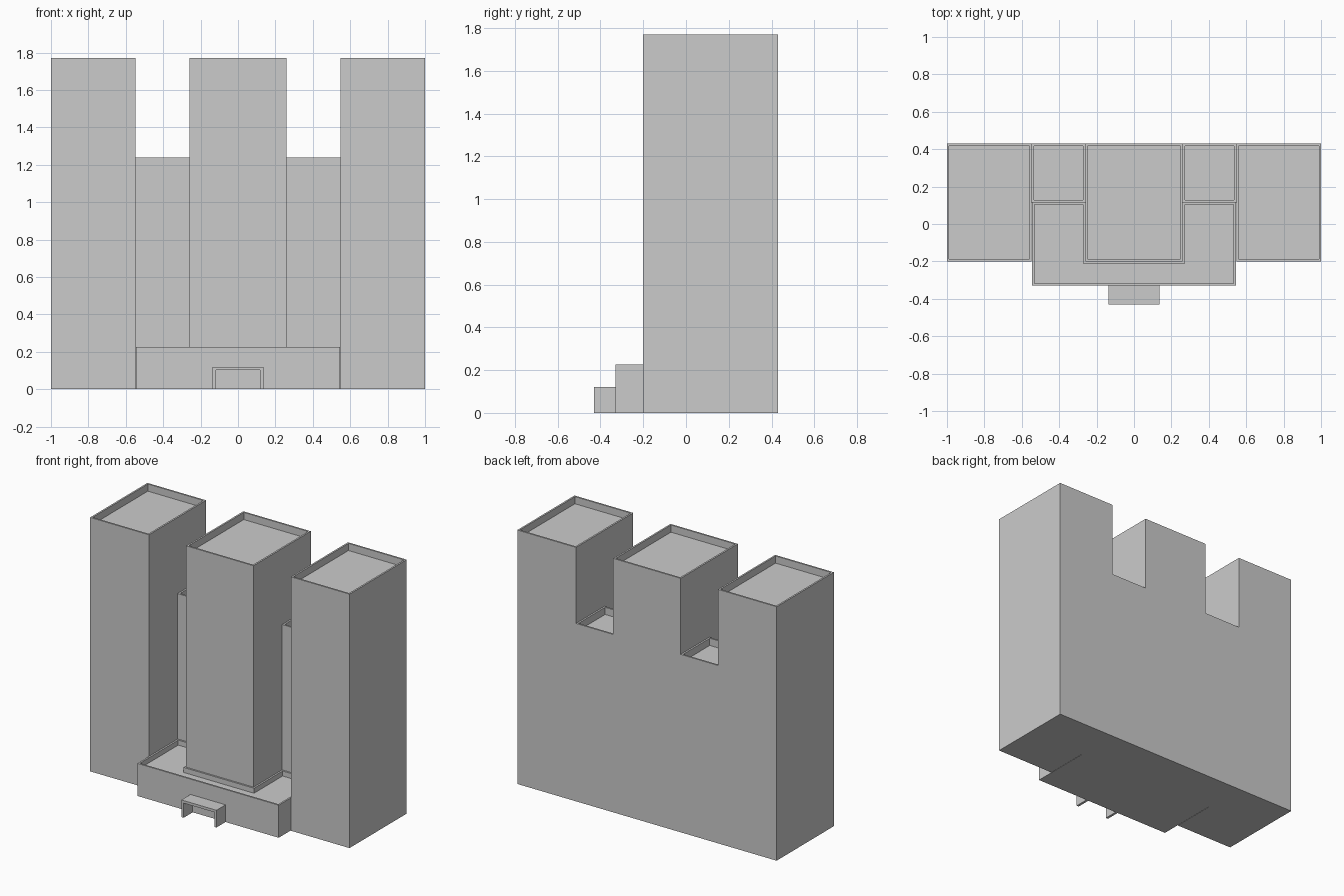
import bpy, bmesh

if "Cube" in bpy.data.objects:
    bpy.data.objects.remove(bpy.data.objects["Cube"])

RIM = 0.012      # parapet thickness


def finish(name, bm):
    bmesh.ops.recalc_face_normals(bm, faces=bm.faces[:])
    mesh = bpy.data.meshes.new(name)
    bm.to_mesh(mesh)
    bm.free()
    obj = bpy.data.objects.new(name, mesh)
    bpy.context.collection.objects.link(obj)
    return obj


def block(name, outline, height, depth):
    """Extrude a counter-clockwise floor plan and sink its roof behind a parapet."""
    bm = bmesh.new()
    base = bm.faces.new([bm.verts.new((x, y, 0)) for x, y in outline])
    ext = bmesh.ops.extrude_face_region(bm, geom=[base], use_keep_orig=True)["geom"]
    bmesh.ops.translate(bm, vec=(0, 0, height),
                        verts=[g for g in ext if isinstance(g, bmesh.types.BMVert)])
    bmesh.ops.recalc_face_normals(bm, faces=bm.faces[:])
    bm.normal_update()
    roof = max(bm.faces, key=lambda f: f.calc_center_median().z)
    bmesh.ops.inset_region(bm, faces=[roof], thickness=RIM, use_even_offset=True)
    sunk = bmesh.ops.extrude_discrete_faces(bm, faces=[roof])["faces"][0]
    bmesh.ops.translate(bm, vec=(0, 0, -depth), verts=sunk.verts[:])
    return finish(name, bm)


def rect(x0, x1, y0, y1):
    return [(x0, y0), (x1, y0), (x1, y1), (x0, y1)]


# Three tall towers
for name, x0, x1 in (("left_tower", -1, -0.547),
                     ("centre_tower", -0.26, 0.26),
                     ("right_tower", 0.547, 1)):
    block(name, rect(x0, x1, -0.2, 0.43), 1.77, 0.05)

# Lower blocks linking the towers at the back
for name, x0, x1 in (("left_link", -0.547, -0.26), ("right_link", 0.26, 0.547)):
    block(name, rect(x0, x1, 0.115, 0.43), 1.24, 0.05)

# U-shaped podium wrapping the centre tower
block("podium", [(-0.545, -0.33), (0.545, -0.33), (0.545, 0.115), (0.26, 0.115),
                 (0.26, -0.2), (-0.26, -0.2), (-0.26, 0.115), (-0.545, 0.115)],
      0.227, 0.035)

# Entrance porch: portal profile pushed out from the podium
bm = bmesh.new()
portal = [(-0.135, 0), (-0.135, 0.12), (0.135, 0.12), (0.135, 0),
          (0.118, 0), (0.118, 0.102), (-0.118, 0.102), (-0.118, 0)]
face = bm.faces.new([bm.verts.new((x, -0.43, z)) for x, z in portal])
ext = bmesh.ops.extrude_face_region(bm, geom=[face], use_keep_orig=True)["geom"]
bmesh.ops.translate(bm, vec=(0, 0.1, 0),
                    verts=[g for g in ext if isinstance(g, bmesh.types.BMVert)])
finish("entrance_porch", bm)
